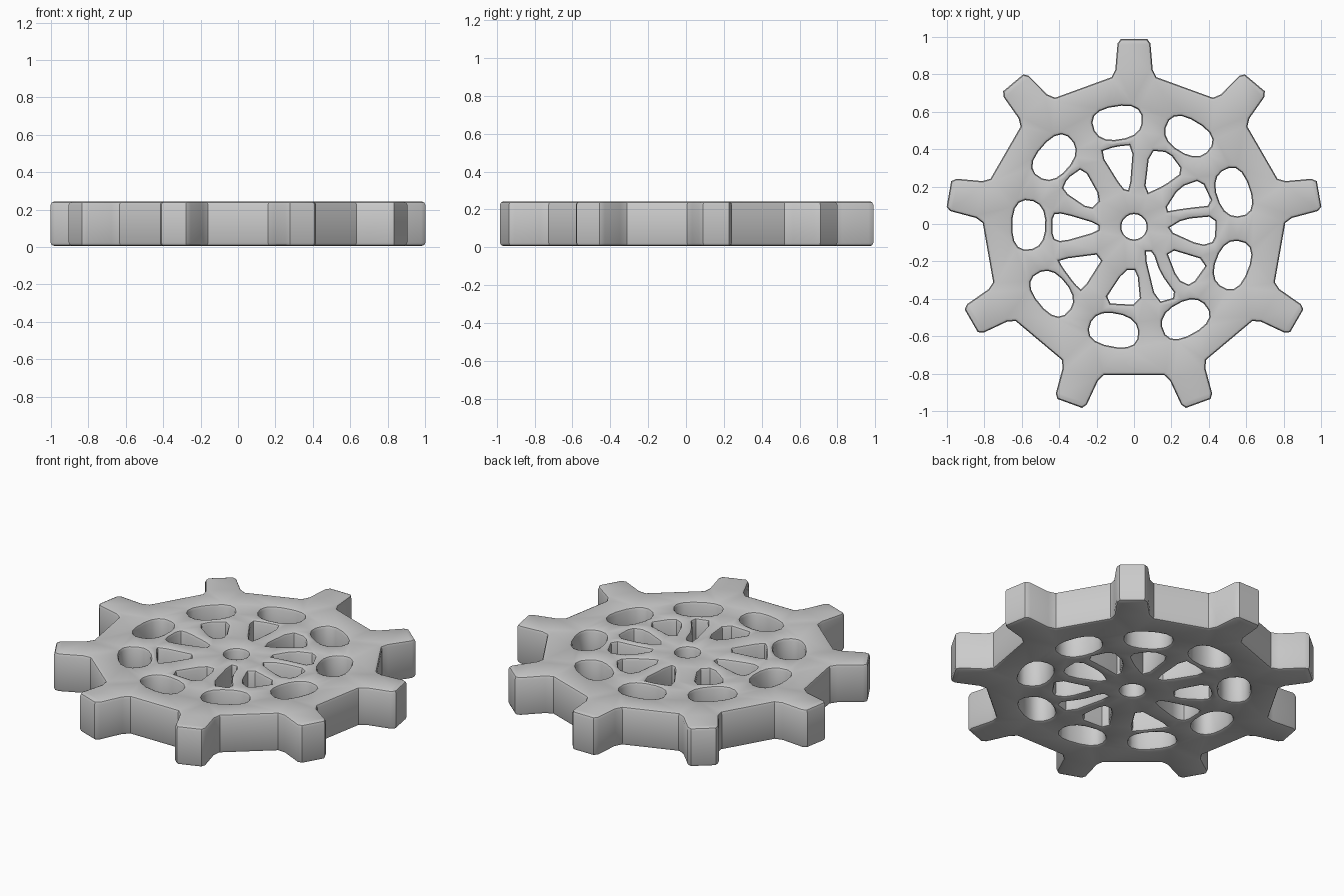
import bpy, bmesh
from math import sin, cos, pi, radians, hypot
from mathutils import Vector

if "Cube" in bpy.data.objects:
    bpy.data.objects.remove(bpy.data.objects["Cube"])

TEETH = 9
CY = -0.015   # the wheel centre sits slightly below y = 0


def polar(angle, r, t):
    """Point r out along an angle and t sideways (counter-clockwise)."""
    return (r * cos(angle) - t * sin(angle), CY + r * sin(angle) + t * cos(angle))


def circle(r, n):
    return [polar(2 * pi * i / n, r, 0) for i in range(n)]


def soften(points, cut=0.2):
    """Cut every corner once."""
    out = []
    for i, (x, y) in enumerate(points):
        u, v = points[(i + 1) % len(points)]
        out += [(x + (u - x) * cut, y + (v - y) * cut),
                (u + (x - u) * cut, v + (y - v) * cut)]
    return out


def tidy(points, scale=0.94, limit=0.44):
    """Shrink an opening a little and keep it inside the inner ring."""
    mx = sum(p[0] for p in points) / len(points)
    my = sum(p[1] for p in points) / len(points)
    out = []
    for x, y in points:
        x, y = mx + (x - mx) * scale, my + (y - my) * scale
        k = min(1, limit / hypot(x, y - CY))
        out.append((x * k, CY + (y - CY) * k))
    return out


def inset(points, d, is_hole):
    """Move a loop into the solid: outlines shrink, holes grow."""
    pts = [Vector(p) for p in points]
    n = len(pts)
    area = sum(pts[i].x * pts[(i + 1) % n].y - pts[(i + 1) % n].x * pts[i].y for i in range(n))
    if (area < 0) != is_hole:
        d = -d
    out = []
    for i in range(n):
        a = (pts[i] - pts[i - 1]).normalized()
        b = (pts[(i + 1) % n] - pts[i]).normalized()
        na, nb = Vector((-a.y, a.x)), Vector((-b.y, b.x))
        m = (na + nb).normalized()
        out.append(pts[i] + m * d / max(0.6, m.dot(na)))
    return out


def plate(name, loops, z0, z1, bevel):
    """Flat solid with rounded edges; the first loop is the outline, the rest holes."""
    bm = bmesh.new()
    caps = ([], [])
    layers = [(z0, 1), (z0 + bevel * 0.3, 0.3), (z0 + bevel, 0),
              (z1 - bevel, 0), (z1 - bevel * 0.3, 0.3), (z1, 1)]
    for j, pts in enumerate(loops):
        n = len(pts)
        rings = [[bm.verts.new((p[0], p[1], z)) for p in inset(pts, bevel * f, j > 0)]
                 for z, f in layers]
        for lo, hi in zip(rings, rings[1:]):
            for i in range(n):
                k = (i + 1) % n
                bm.faces.new((lo[i], lo[k], hi[k], hi[i]))
        for cap, ring in zip(caps, (rings[0], rings[-1])):
            cap += [bm.edges.get((ring[i], ring[(i + 1) % n])) for i in range(n)]
    for cap, nz in zip(caps, (-1, 1)):
        bmesh.ops.triangle_fill(bm, edges=cap, use_beauty=True, normal=(0, 0, nz))
    bmesh.ops.recalc_face_normals(bm, faces=bm.faces)
    mesh = bpy.data.meshes.new(name)
    bm.to_mesh(mesh)
    bm.free()
    ob = bpy.data.objects.new(name, mesh)
    bpy.context.collection.objects.link(ob)
    bpy.context.view_layer.objects.active = ob
    ob.select_set(True)
    bpy.ops.object.shade_smooth_by_angle(angle=radians(35))
    return ob


# Toothed outline, and the ring of oval windows inside the rim
outline, windows = [], []
for k in range(TEETH):
    a = radians(90 + 360 / TEETH * k)
    tooth = [(0.80, -0.12), (0.84, -0.1), (0.98, -0.088), (1.005, -0.07),
             (1.005, 0.07), (0.98, 0.088), (0.84, 0.1), (0.80, 0.12)]
    outline += [polar(a, r, t) for r, t in tooth]
    b = a + radians(9)
    box = [(0.475, -0.12), (0.65, -0.14), (0.65, 0.14), (0.475, 0.12)]
    windows.append(soften(soften([polar(b, r, t) for r, t in box], 0.25), 0.25))

# Irregular openings between the spokes
gaps = [
    [(-0.19, 0.39), (-0.11, 0.43), (0.0, 0.43), (-0.02, 0.17), (-0.06, 0.18)],
    [(-0.38, 0.26), (-0.27, 0.31), (-0.17, 0.13), (-0.23, 0.07), (-0.39, 0.18)],
    [(-0.45, 0.06), (-0.38, 0.06), (-0.18, 0.0), (-0.18, -0.04), (-0.39, -0.1), (-0.45, -0.08)],
    [(-0.42, -0.19), (-0.14, -0.15), (-0.28, -0.37), (-0.35, -0.36), (-0.42, -0.24)],
    [(-0.05, -0.24), (0.02, -0.24), (0.04, -0.44), (-0.18, -0.44)],
    [(0.05, -0.14), (0.1, -0.14), (0.14, -0.26), (0.24, -0.4), (0.12, -0.43)],
    [(0.16, -0.12), (0.44, -0.21), (0.35, -0.38), (0.23, -0.3)],
    [(0.16, -0.03), (0.26, 0.03), (0.46, 0.05), (0.46, -0.1), (0.36, -0.12)],
    [(0.15, 0.06), (0.24, 0.2), (0.4, 0.27), (0.44, 0.1), (0.27, 0.08)],
    [(0.05, 0.15), (0.08, 0.4), (0.19, 0.39), (0.27, 0.28), (0.16, 0.2)],
]

# Wheel in one piece: hub with axle hole, spokes, rim and teeth
plate("gear_wheel", [outline, circle(0.068, 20)] + windows + [soften(tidy(g)) for g in gaps],
      0.006, 0.243, 0.018)
